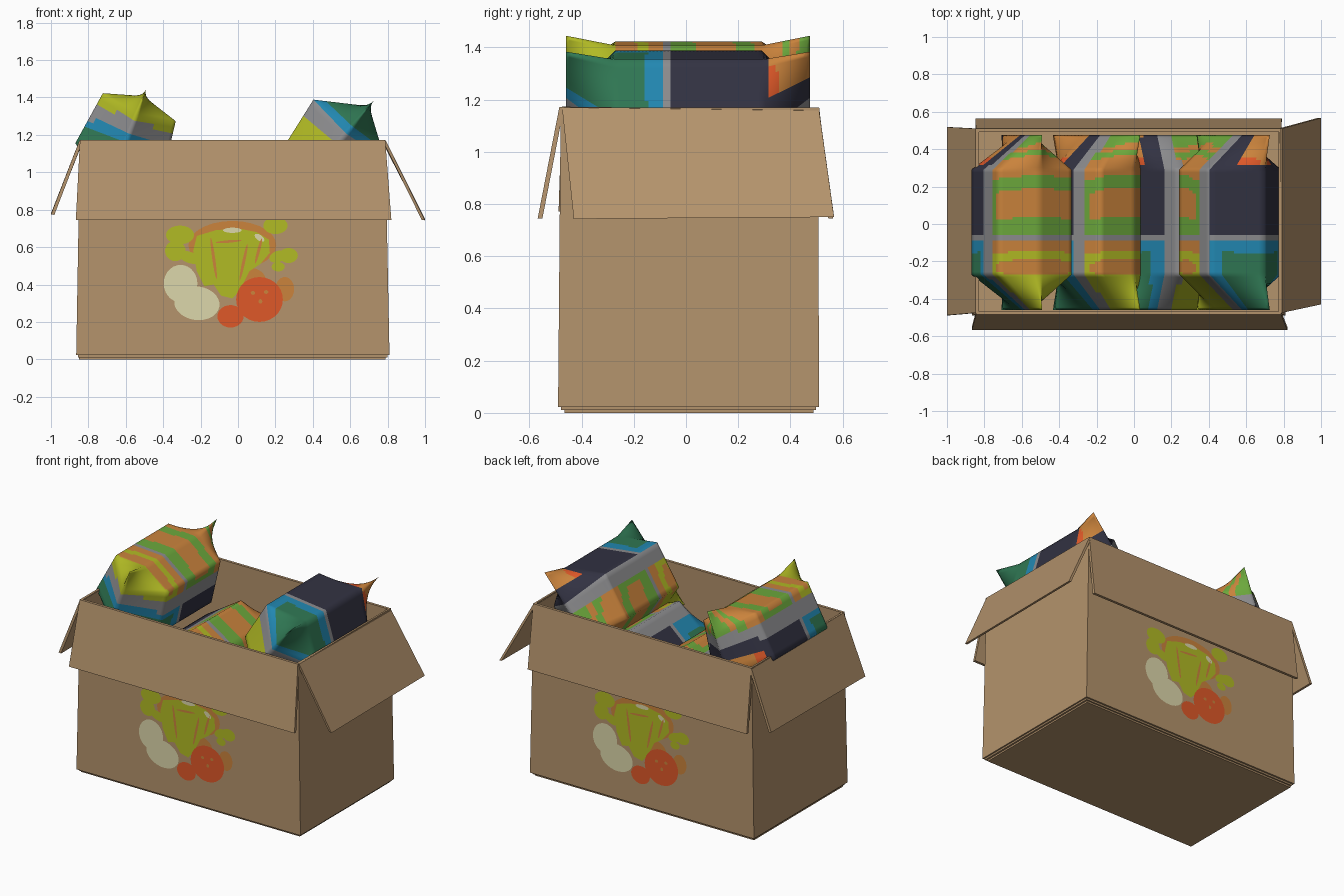
import bpy, bmesh, math
from mathutils import Vector

if "Cube" in bpy.data.objects:
    bpy.data.objects.remove(bpy.data.objects["Cube"])


def lin(c):
    c /= 255
    return c / 12.92 if c <= 0.04045 else ((c + 0.055) / 1.055) ** 2.4


def material(name, r, g, b):
    m = bpy.data.materials.new(name)
    m.diffuse_color = (lin(r), lin(g), lin(b), 1)
    m.use_nodes = True
    m.node_tree.nodes["Principled BSDF"].inputs["Base Color"].default_value = m.diffuse_color
    return m


MATS = {n: material(n, *rgb) for n, rgb in {
    "cardboard": (180, 147, 108), "lime": (177, 186, 36), "orange": (202, 131, 60),
    "leaf_green": (108, 168, 60), "deep_green": (48, 120, 84), "blue": (34, 136, 178),
    "navy": (50, 50, 66), "grey": (140, 140, 142), "cream": (220, 215, 170),
    "red": (222, 88, 40)}.items()}


def finish(name, bm, colours, normals=True):
    if normals:
        bmesh.ops.recalc_face_normals(bm, faces=bm.faces)
    me = bpy.data.meshes.new(name)
    bm.to_mesh(me)
    bm.free()
    ob = bpy.data.objects.new(name, me)
    bpy.context.collection.objects.link(ob)
    for c in colours:
        me.materials.append(MATS[c])
    return ob


def panel(name, quad, offset):
    """Slab between an outer quad and its copy moved by offset."""
    bm = bmesh.new()
    a = [bm.verts.new(p) for p in quad]
    b = [bm.verts.new(Vector(p) + Vector(offset)) for p in quad]
    bm.faces.new(a)
    bm.faces.new(b)
    for i in range(4):
        j = (i + 1) % 4
        bm.faces.new((a[i], a[j], b[j], b[i]))
    return finish(name, bm, ["cardboard"])


def rect(x0, x1, y0, y1, z):
    return [(x0, y0, z), (x1, y0, z), (x1, y1, z), (x0, y1, z)]


# Open tapered box body
bm = bmesh.new()
lo = [bm.verts.new(p) for p in rect(-0.865, 0.81, -0.49, 0.51, 0.022)]
hi = [bm.verts.new(p) for p in rect(-0.845, 0.787, -0.48, 0.505, 1.17)]
bm.faces.new(lo[::-1])
for i in range(4):
    j = (i + 1) % 4
    bm.faces.new((lo[i], lo[j], hi[j], hi[i]))
box = finish("box_body", bm, ["cardboard"], False)
sol = box.modifiers.new("wall", "SOLIDIFY")
sol.thickness, sol.offset = 0.018, -1

# Folded bottom flaps
panel("bottom_flap_inner", rect(-0.855, 0.80, -0.478, 0.498, 0.011), (0, 0, 0.012))
panel("bottom_flap_outer", rect(-0.85, 0.788, -0.465, 0.488, 0), (0, 0, 0.011))

# Hanging top flaps
panel("front_flap", [(-0.845, -0.485, 1.172), (0.787, -0.485, 1.172),
                     (0.82, -0.568, 0.745), (-0.867, -0.568, 0.745)], (0, 0.018, 0))
panel("back_flap", [(-0.845, 0.51, 1.17), (0.787, 0.51, 1.17),
                    (0.79, 0.563, 0.745), (-0.848, 0.563, 0.745)], (0, -0.018, 0))
panel("right_flap", [(0.79, -0.475, 1.17), (0.79, 0.51, 1.158),
                     (1.0, 0.567, 0.75), (1.0, -0.43, 0.743)], (-0.018, 0, 0.003))
panel("left_flap", [(-0.848, -0.475, 1.17), (-0.848, 0.51, 1.165),
                    (-1.0, 0.518, 0.78), (-1.0, -0.488, 0.775)], (0.018, 0, -0.003))


# Colour layout of a bag: s across from the grey stripe, v along the bag
def bag_colour(s, v):
    w = v + 0.012 * math.sin(s * 24)
    if abs(s) < 0.042:
        return "grey"
    if s > 0:
        if w < -0.15:
            spot = ((s - 0.17) / 0.09) ** 2 + ((v + 0.23) / 0.04) ** 2 < 1
            return "orange" if spot else "lime"
        if v < -0.085:
            return "orange"
        if v < -0.06:
            return "grey"
        if 0.03 < w < 0.18 and s > 0.085:
            return "orange"
        if w < 0.25:
            return "leaf_green"
        if w < 0.36 or 0.39 < w < 0.42:
            return "orange"
        return "leaf_green"
    if v < -0.09:
        return "blue" if w > -0.15 or s > -0.085 else "deep_green"
    if v < -0.06:
        return "grey"
    if v > 0.32 and -0.36 < s < -0.12:
        return "red" if w < 0.37 and s > -0.2 and v < 0.36 else "orange"
    return "navy"


# Pillow bags: six-sided middle, pinched to a straight seam at both ends
SIDES = [(0, 0.265), (46, 0.29), (112, 0.27), (180, 0.265), (248, 0.27), (314, 0.29), (360, 0.265)]
SUB = 9
STATIONS = [(-0.46, 0, 14), (-0.27, 1, 40), (0.29, 1, 14), (0.475, 0, 0)]


def bag(name, cx, cz, angle, split):
    mid, seam = [], []
    for (a0, r0), (a1, r1) in zip(SIDES, SIDES[1:]):
        ends = []
        for a, r in ((a0, r0), (a1, r1)):
            t = math.radians(a)
            fold = 0.305 * (1 - 2 * min(a, 360 - a) / 180)
            ends.append((Vector((r * math.cos(t), r * math.sin(t))), Vector((fold, 0))))
        for k in range(SUB):
            mid.append(ends[0][0].lerp(ends[1][0], k / SUB))
            seam.append(ends[0][1].lerp(ends[1][1], k / SUB))
    rows = []
    for (y0, f0, n), (y1, f1, _) in zip(STATIONS, STATIONS[1:]):
        rows += [(y0 + (y1 - y0) * k / n, f0 + (f1 - f0) * k / n) for k in range(n)]
    rows.append((0.475, 0))
    ca, sa = math.cos(math.radians(angle)), math.sin(math.radians(angle))
    bm = bmesh.new()
    rings = []
    for y, f in rows:
        ring = []
        for m, e in zip(mid, seam):
            p = e.lerp(m, f)
            ring.append(bm.verts.new((cx + p.x * ca - p.y * sa, y, cz + p.x * sa + p.y * ca)))
        rings.append(ring)
    n = len(mid)
    names = list(MATS)
    for r0, r1 in zip(rings, rings[1:]):
        for i in range(n):
            j = (i + 1) % n
            face = bm.faces.new((r0[i], r1[i], r1[j], r0[j]))
            c = face.calc_center_median()
            u = (c.x - cx) * ca + (c.z - cz) * sa
            face.material_index = names.index(bag_colour(u - split, c.y))
            face.smooth = True
    bmesh.ops.remove_doubles(bm, verts=rings[0] + rings[-1], dist=0.0005)
    return finish(name, bm, names)


bag("left_bag", -0.60, 1.16, 69, 0.09)
bag("right_bag", 0.53, 1.15, 230, -0.045)
bag("middle_left_bag", -0.20, 0.76, 40, 0.06)
bag("middle_right_bag", 0.27, 0.77, -15, -0.12)


# Printed vegetables on front and back, as thin flat plates
def ellipse(cx, cz, rx, rz, tilt=0):
    t = math.radians(tilt)
    pts = []
    for k in range(28):
        a = 2 * math.pi * k / 28
        x, z = rx * math.cos(a), rz * math.sin(a)
        pts.append((cx + x * math.cos(t) - z * math.sin(t), cz + x * math.sin(t) + z * math.cos(t)))
    return pts


LEAF = [(-0.24, 0.58), (-0.22, 0.66), (-0.12, 0.69), (0.0, 0.70), (0.10, 0.68), (0.165, 0.64),
        (0.17, 0.57), (0.12, 0.51), (0.06, 0.47), (0.01, 0.37), (-0.03, 0.325), (-0.09, 0.34),
        (-0.13, 0.40), (-0.18, 0.39), (-0.22, 0.47)]
PRINT = [  # part, colour, layer, outlines
    ("backing", "orange", 1, [ellipse(-0.03, 0.61, 0.235, 0.13), ellipse(0.25, 0.375, 0.05, 0.065)]),
    ("lower_backing", "orange", 1, [ellipse(0.06, 0.42, 0.09, 0.07)]),
    ("leaves", "lime", 2, [LEAF]),
    ("broccoli", "lime", 2, [
        ellipse(-0.31, 0.665, 0.075, 0.05), ellipse(-0.335, 0.58, 0.055, 0.055),
        ellipse(-0.26, 0.545, 0.06, 0.03, -20), ellipse(0.20, 0.715, 0.065, 0.045),
        ellipse(0.27, 0.555, 0.05, 0.04), ellipse(0.215, 0.55, 0.05, 0.03, 20),
        ellipse(0.215, 0.495, 0.035, 0.025)]),
    ("leaf_veins", "orange", 3, [
        ellipse(-0.13, 0.54, 0.008, 0.11, 8), ellipse(0.03, 0.52, 0.008, 0.10, -12),
        ellipse(0.11, 0.58, 0.008, 0.07, -15), ellipse(-0.05, 0.63, 0.07, 0.007, 5)]),
    ("left_onion", "cream", 3, [ellipse(-0.307, 0.405, 0.09, 0.10)]),
    ("right_onion", "cream", 4, [ellipse(-0.22, 0.30, 0.122, 0.09, -8)]),
    ("highlight", "cream", 3, [ellipse(0.115, 0.65, 0.03, 0.015, -35), ellipse(-0.03, 0.69, 0.05, 0.014)]),
    ("tomato", "red", 3, [ellipse(0.115, 0.32, 0.125, 0.12)]),
    ("small_tomato", "red", 4, [ellipse(-0.04, 0.23, 0.07, 0.06)]),
    ("tomato_spots", "orange", 5, [ellipse(0.08, 0.355, 0.012, 0.01), ellipse(0.15, 0.36, 0.012, 0.01),
                                   ellipse(0.12, 0.31, 0.01, 0.012)]),
]
for side, sign in (("front", 1), ("back", -1)):
    for part, colour, layer, shapes in PRINT:
        bm = bmesh.new()
        for shape in shapes:
            vs = []
            for x, z in shape:
                k = (z - 0.022) / 1.148
                y = -0.49 + 0.01 * k if sign == 1 else 0.51 - 0.005 * k
                vs.append(bm.verts.new((-0.03 + sign * (x + 0.03), y - sign * 0.0014 * layer, z)))
            face = bm.faces.new(vs)
            face.normal_update()
            if face.normal.y * sign > 0:
                face.normal_flip()
        bmesh.ops.triangulate(bm, faces=bm.faces)
        finish(side + "_print_" + part, bm, [colour], False)
